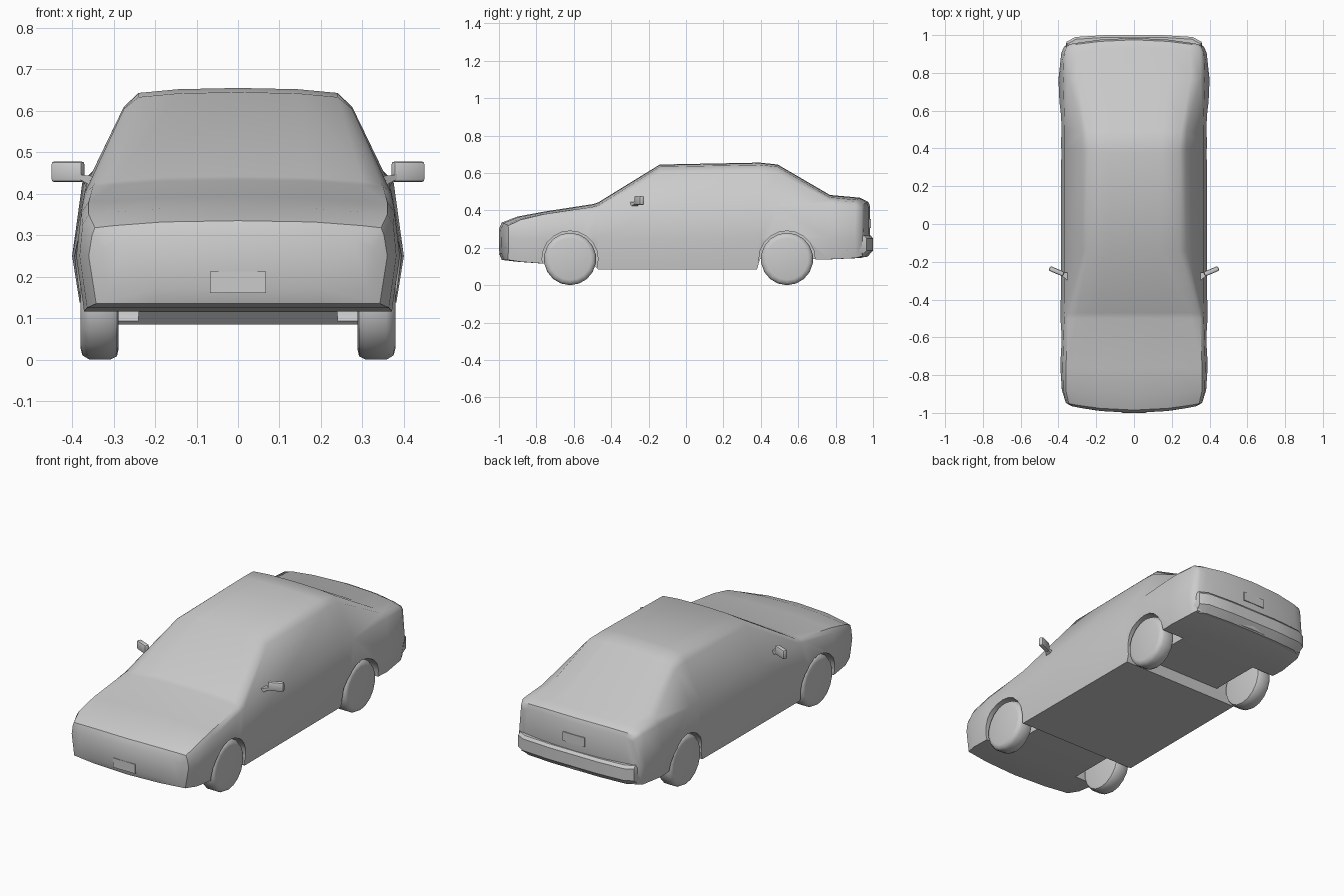
import bpy, bmesh, math
from mathutils import Matrix, Vector

if "Cube" in bpy.data.objects:
    bpy.data.objects.remove(bpy.data.objects["Cube"])


def finish(name, bm, angle=38):
    bmesh.ops.recalc_face_normals(bm, faces=bm.faces[:])
    me = bpy.data.meshes.new(name)
    bm.to_mesh(me)
    bm.free()
    ob = bpy.data.objects.new(name, me)
    bpy.context.collection.objects.link(ob)
    smooth(ob, angle)
    return ob


def smooth(ob, angle):
    bpy.ops.object.select_all(action='DESELECT')
    ob.select_set(True)
    bpy.context.view_layer.objects.active = ob
    bpy.ops.object.shade_smooth_by_angle(angle=math.radians(angle))


def loft(name, rings, angle=38):
    # closed tube through rings of points
    bm = bmesh.new()
    vs = [[bm.verts.new(p) for p in r] for r in rings]
    n = len(vs[0])
    for a, b in zip(vs, vs[1:]):
        for i in range(n):
            bm.faces.new((a[i], a[(i + 1) % n], b[(i + 1) % n], b[i]))
    bm.faces.new(vs[0])
    bm.faces.new(vs[-1])
    return finish(name, bm, angle)


def box(name, loc, size):
    bm = bmesh.new()
    bmesh.ops.create_cube(bm, size=1, matrix=Matrix.Translation(loc) @ Matrix.Diagonal((*size, 1)))
    return finish(name, bm)


def axle_ring(x, y, z, r, n):
    return [(x, y + r * math.sin(2 * math.pi * i / n), z + r * math.cos(2 * math.pi * i / n)) for i in range(n)]


# body stations: y, floor z, widest x, shoulder z x, upper edge z x, top x, centre z
STATIONS = [
    (-1.0, .17, .33, .27, .325, .285, .315, .28, .30),
    (-.985, .135, .36, .30, .352, .318, .345, .30, .335),
    (-.90, .125, .382, .325, .375, .35, .36, .31, .367),
    (-.76, .115, .39, .355, .378, .38, .36, .31, .393),
    (-.50, .115, .388, .40, .37, .418, .35, .30, .433),
    (-.47, .085, .388, .405, .368, .425, .345, .30, .442),
    (-.14, .085, .387, .41, .367, .605, .275, .24, .645),
    (.38, .085, .385, .42, .367, .61, .275, .24, .655),
    (.395, .14, .385, .42, .367, .61, .275, .24, .655),
    (.49, .14, .388, .42, .367, .60, .28, .25, .645),
    (.77, .138, .40, .43, .375, .455, .35, .30, .482),
    (.93, .145, .385, .425, .37, .445, .35, .30, .468),
    (.975, .155, .37, .41, .355, .425, .345, .30, .445),
    (.985, .17, .35, .39, .34, .40, .335, .30, .42),
]


def half_section(s, side):
    y, zb, wm, zs, ws, zu, wu, wt, zc = s
    pts = [(0, zb), (.2, zb), (wm - .018, zb), (wm, .25), (ws, zs),
           (wu, zu), (wt, zc - .012), (wt * .6, zc - .003), (0, zc)]
    # the nose and tail bow backwards toward the corners
    return [(side * x, y - .045 * y ** 9 * (x / .37) ** 2, z) for x, z in pts]


# body shell, lofted as two halves and welded
bm = bmesh.new()
for side in (1, -1):
    vs = [[bm.verts.new(p) for p in half_section(s, side)] for s in STATIONS]
    for a, b in zip(vs, vs[1:]):
        for i in range(8):
            bm.faces.new((a[i], a[i + 1], b[i + 1], b[i]))
    for r in (vs[0], vs[-1]):
        bm.faces.new((r[0], r[1], r[7], r[8]))
        bm.faces.new((r[1], r[2], r[6], r[7]))
        bm.faces.new(r[2:7])
bmesh.ops.remove_doubles(bm, verts=bm.verts[:], dist=1e-5)
body = finish("body", bm)

# wheel wells and wheels
for end, y in (("front", -.62), ("rear", .54)):
    for label, s in (("left", 1), ("right", -1)):
        cut = loft("wheel_well_cutter", [axle_ring(s * x, y, .14, .15, 20) for x in (.24, .5)])
        cut.hide_render = True
        mod = body.modifiers.new("well", 'BOOLEAN')
        mod.operation, mod.solver, mod.object = 'DIFFERENCE', 'EXACT', cut
        bpy.context.view_layer.objects.active = body
        bpy.ops.object.modifier_apply(modifier=mod.name)
        bpy.data.objects.remove(cut)
        profile = ((.288, .115), (.292, .132), (.308, .14), (.358, .14), (.375, .13), (.38, .112))
        loft(f"{end}_{label}_wheel", [axle_ring(s * x, y, .14, r, 18) for x, r in profile], 45)
smooth(body, 38)

# rear bumper
plan = [(.38, .86), (.357, .965), (.31, .99), (.15, 1.0)]
plan += [(-x, y) for x, y in reversed(plan)]
loft("rear_bumper", [[(x * k, y - d, z) for x, y in plan]
                     for z, k, d in ((.15, .97, .035), (.185, 1, 0), (.25, 1, 0), (.265, .99, .012))])

# number plates
box("front_plate", (0, -.995, .187), (.134, .012, .052))
box("rear_plate", (0, .983, .33), (.134, .01, .05))

# door mirrors
for label, s in (("left", 1), ("right", -1)):
    bm = bmesh.new()
    m = (Matrix.Translation((s * .41, -.25, .453)) @ Matrix.Rotation(s * .4, 4, 'Z')
         @ Matrix.Diagonal((.082, .026, .05, 1)))
    bmesh.ops.create_cube(bm, size=1, matrix=m)
    bmesh.ops.bevel(bm, geom=bm.edges[:], offset=.008, segments=2, affect='EDGES', profile=.5)
    finish(f"{label}_mirror", bm)
    loft(f"{label}_mirror_arm", [
        [(s * x, y + dy, z + dz) for dy, dz in ((-h, -h * .6), (h, -h * .6), (h, h * .6), (-h, h * .6))]
        for x, y, z, h in ((.345, -.28, .428, .024), (.375, -.268, .438, .012), (.40, -.255, .447, .01))])
